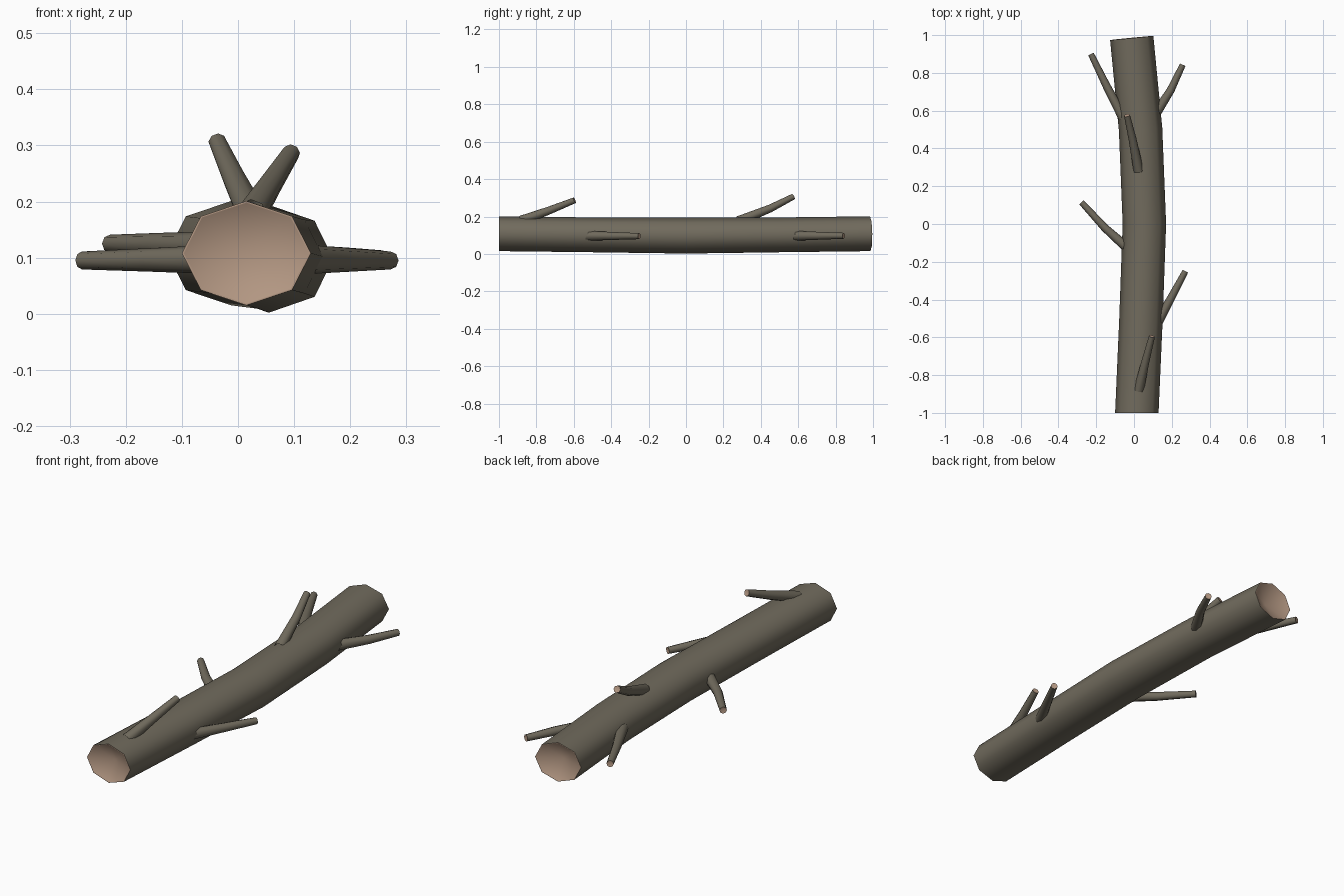
import bpy, bmesh, math
from mathutils import Vector

if "Cube" in bpy.data.objects:
    bpy.data.objects.remove(bpy.data.objects["Cube"])


def material(name, rgb):
    m = bpy.data.materials.new(name)
    m.diffuse_color = (*rgb, 1)
    m.use_nodes = True
    m.node_tree.nodes["Principled BSDF"].inputs["Base Color"].default_value = m.diffuse_color
    return m


bark = material("bark brown", (0.165, 0.147, 0.110))
wood = material("cut wood tan", (0.45, 0.31, 0.225))


def ring(bm, c, d, rx, rz, sides):
    """Oval ring of vertices around c, facing along d, one vertex uppermost."""
    side = d.cross(Vector((0, 0, 1))).normalized()
    up = side.cross(d).normalized()
    return [bm.verts.new(c + side * rx * math.sin(a) + up * rz * math.cos(a))
            for a in (2 * math.pi * i / sides for i in range(sides))]


def bridge(bm, a, b, mat):
    n = len(a)
    for i in range(n):
        bm.faces.new((a[i], a[(i + 1) % n], b[(i + 1) % n], b[i])).material_index = mat


def cut_end(bm, c, d, rx, rz, sides, depth):
    """Tan cut face: thin flat rim, then a shallow hollow."""
    outer = ring(bm, c, d, rx, rz, sides)
    rim = ring(bm, c, d, rx * 0.97, rz * 0.97, sides)
    bridge(bm, outer, rim, 1)
    inner = ring(bm, c, d, rx * 0.97, rz * 0.97, sides)
    mid = bm.verts.new(c - d * depth)
    for i in range(sides):
        bm.faces.new((inner[i], inner[(i + 1) % sides], mid)).material_index = 1


def limb(name, points, sides, depth, cut_start, start_dir=None):
    """Tube through (x, y, z, rx, rz) points with cut ends."""
    bm = bmesh.new()
    pos = [Vector(p[:3]) for p in points]
    dirs = [(pos[min(i + 1, len(pos) - 1)] - pos[max(i - 1, 0)]).normalized()
            for i in range(len(pos))]
    if start_dir:
        dirs[0] = Vector(start_dir)
    rings = [ring(bm, c, d, p[3], p[4], sides) for c, d, p in zip(pos, dirs, points)]
    for a, b in zip(rings, rings[1:]):
        bridge(bm, a, b, 0)
    cut_end(bm, pos[-1], dirs[-1], *points[-1][3:], sides, depth)
    if cut_start:
        cut_end(bm, pos[0], -dirs[0], *points[0][3:], sides, depth)
    # point every bark face away from the limb axis, every cut face along it
    bm.normal_update()
    for f in bm.faces:
        c = f.calc_center_median()
        if f.material_index == 0:
            axis = min((a.lerp(b, t / 8) for a, b in zip(pos, pos[1:]) for t in range(9)),
                       key=lambda q: (q - c).length)
            out = c - axis
        else:
            out = dirs[-1] if (c - pos[-1]).length < (c - pos[0]).length else -dirs[0]
        if f.normal.dot(out) < 0:
            f.normal_flip()
        f.smooth = True
    me = bpy.data.meshes.new(name)
    bm.to_mesh(me)
    bm.free()
    me.materials.append(bark)
    me.materials.append(wood)
    ob = bpy.data.objects.new(name, me)
    bpy.context.collection.objects.link(ob)


# Curved octagonal trunk
R, Z = 0.115, 0.093
limb("trunk", [(0.015, -1, 0.108, R, Z), (0.037, -0.5, 0.102, R, Z),
               (0.055, 0, 0.098, R, 0.096), (0.035, 0.5, 0.102, R, Z),
               (-0.012, 0.985, 0.108, R, Z)], 8, 0.05, True, (0, 1, 0))

# Side and top branches: root (inside trunk), bend, tip
branches = {
    "left_back_branch": [(-0.055, 0.56, 0.12), (-0.145, 0.73, 0.123), (-0.228, 0.9, 0.125)],
    "left_middle_branch": [(-0.02, -0.14, 0.097), (-0.155, -0.02, 0.096), (-0.278, 0.115, 0.095)],
    "right_back_branch": [(0.10, 0.56, 0.097), (0.195, 0.71, 0.097), (0.258, 0.843, 0.097)],
    "right_front_branch": [(0.11, -0.55, 0.097), (0.2, -0.385, 0.096), (0.272, -0.25, 0.095)],
    "top_back_branch": [(0.025, 0.28, 0.175), (-0.008, 0.45, 0.243), (-0.037, 0.575, 0.307)],
    "top_front_branch": [(0.025, -0.88, 0.178), (0.06, -0.73, 0.233), (0.095, -0.595, 0.287)],
}
for name, pts in branches.items():
    limb(name, [(*p, r, r) for p, r in zip(pts, (0.027, 0.021, 0.016))], 8, 0.004, False)
